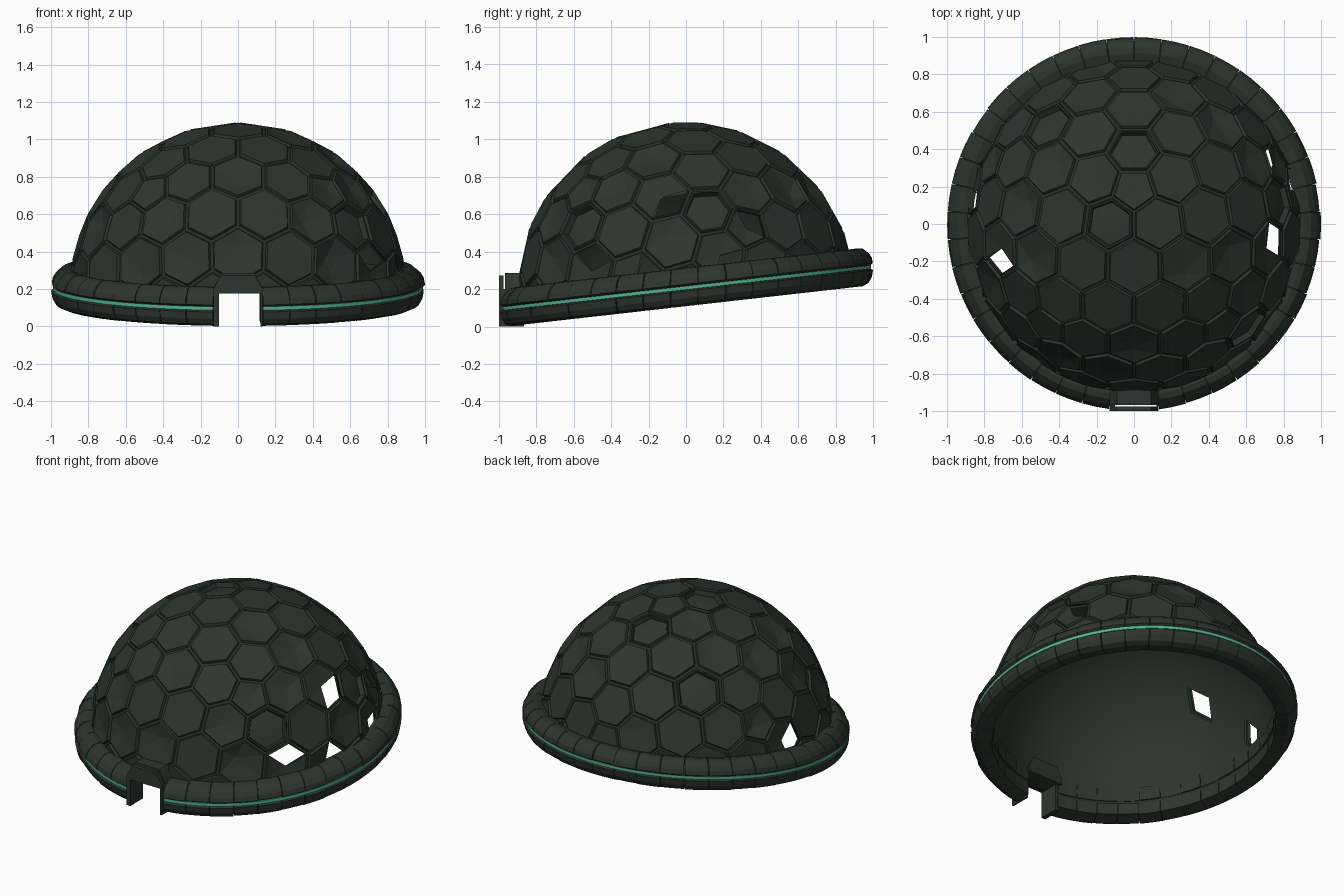
import bpy, bmesh, math, random
from mathutils import Vector, Matrix

if "Cube" in bpy.data.objects:
    bpy.data.objects.remove(bpy.data.objects["Cube"])

random.seed(4)
SLOPE = 0.113          # the rim rises towards the back
RIM_Z = 0.207          # rim mid height at y = 0
DOME_Z = 0.19          # sphere centre


def material(name, rgb):
    m = bpy.data.materials.new(name)
    m.diffuse_color = (*rgb, 1)
    m.use_nodes = True
    m.node_tree.nodes["Principled BSDF"].inputs["Base Color"].default_value = m.diffuse_color
    return m


HULL = material("dark_green_hull", (0.0265, 0.036, 0.0275))
SEAM = material("darker_seam", (0.020, 0.027, 0.020))
TEAL = material("teal_stripe", (0.085, 0.44, 0.30))


def finish(bm, name, mats, fix=False):
    if fix:
        bmesh.ops.recalc_face_normals(bm, faces=bm.faces)
    me = bpy.data.meshes.new(name)
    bm.to_mesh(me)
    bm.free()
    for m in mats:
        me.materials.append(m)
    ob = bpy.data.objects.new(name, me)
    bpy.context.collection.objects.link(ob)
    return ob


# ---- panel layout: the dual of an icosphere gives hexagons and pentagons
ico = bmesh.new()
bmesh.ops.create_icosphere(ico, subdivisions=3, radius=1,
                           matrix=Matrix.Rotation(math.radians(-12), 4, 'X')
                           @ Matrix.Rotation(math.pi / 2, 4, 'Z'))
cells = []
for v in ico.verts:
    n = v.co.normalized()
    t = n.orthogonal().normalized()
    b = n.cross(t)
    corners = [f.calc_center_median().normalized() for f in v.link_faces]
    corners.sort(key=lambda c: math.atan2((c - n).dot(b), (c - n).dot(t)))
    cells.append((n, corners))
ico.free()


def nearest(points):
    found = {}
    for p in points:
        d = Vector(p).normalized()
        found[max(range(len(cells)), key=lambda i: cells[i][0].dot(d))] = d
    return found


# torn panels that can be seen through, and panels that are only missing their plate
torn = nearest([(0.76, -0.05, 0.48), (0.70, 0.40, 0.40), (-0.68, -0.25, 0.53),
                (0.86, 0.25, 0.17), (0.88, -0.18, 0.14), (0.74, -0.45, 0.2),
                (-0.87, 0.1, 0.17)])
missing = nearest([(0, 0.49, 0.75), (-0.22, 0.05, 0.87), (0.62, -0.55, 0.35),
                   (-0.5, 0.45, 0.6), (0.8, 0.2, 0.35)])

panels, shell = bmesh.new(), bmesh.new()
for i, (n, cs) in enumerate(cells):
    if n.z < -0.25:
        continue
    k = len(cs)
    mid = sum(cs, Vector()) / k
    # the two wedges nearest the tear are open
    gone = set()
    if i in torn:
        gone = set(sorted(range(k), key=lambda j: (
            (cs[j] + cs[(j + 1) % k] + n) / 3 - torn[i]).length)[:2])

    def ring(t, r):
        return [panels.verts.new(c.lerp(mid, t) * r) for c in cs]

    def band(a, b, mat):
        for j in range(k):
            f = panels.faces.new((a[j], a[(j + 1) % k], b[(j + 1) % k], b[j]))
            f.material_index = mat

    # groove floor, bevel, plate
    r0, r1, r2 = ring(0, 0.889), ring(0.06, 0.889), ring(0.11, 0.905)
    band(r0, r1, 1)
    band(r1, r2, 0)
    if i in torn:                          # jagged shards remain
        c = panels.verts.new(mid * 0.89)
        for j in set(range(k)) - gone:
            panels.faces.new((r2[j], r2[(j + 1) % k], c))
    elif i in missing:
        r3, r4 = ring(0.17, 0.904), ring(0.2, 0.872)
        band(r2, r3, 0)
        band(r3, r4, 0)
    elif random.random() < 0.25:           # dented plate
        p = mid.lerp(random.choice(cs), 0.35) * random.uniform(0.875, 0.895)
        c = panels.verts.new(p)
        for j in range(k):
            panels.faces.new((r2[j], r2[(j + 1) % k], c))
    else:
        panels.faces.new(r2)
    # inner lining follows the same cells, open behind the tears
    c = shell.verts.new(n * 0.87)
    o = [shell.verts.new(q * 0.87) for q in cs]
    for j in set(range(k)) - gone:
        shell.faces.new((o[j], o[(j + 1) % k], c)).smooth = True

for bm, name, mats in ((panels, "dome_panels", [HULL, SEAM]), (shell, "dome_lining", [HULL])):
    bmesh.ops.remove_doubles(bm, verts=bm.verts, dist=0.0005)
    bmesh.ops.translate(bm, verts=bm.verts, vec=(0, 0, DOME_Z))
    bmesh.ops.bisect_plane(bm, geom=bm.verts[:] + bm.edges[:] + bm.faces[:],
                           plane_co=(0, 0, RIM_Z + 0.07), plane_no=(0, -SLOPE, 1),
                           clear_inner=True)
    finish(bm, name, mats)


# ---- rim
def sweep(bm, profile, a0, a1, steps, dr=0.0):
    rows = []
    for s in range(steps + 1):
        a = a0 + (a1 - a0) * s / steps
        row = []
        for r, h in profile:
            x, y = (r + dr) * math.cos(a), (r + dr) * math.sin(a)
            row.append(bm.verts.new((x, y, RIM_Z + h + SLOPE * y)))
        rows.append(row)
    m = len(profile)
    for p, q in zip(rows, rows[1:]):
        for j in range(m):
            bm.faces.new((p[j], p[(j + 1) % m], q[(j + 1) % m], q[j]))
    bm.faces.new(rows[0])
    bm.faces.new(rows[-1])


GAP = 0.133                       # half angle of the doorway
A0, A1 = -math.pi / 2 + GAP, 1.5 * math.pi - GAP
COUNT = 40
STEP = (A1 - A0) / COUNT
lower = [(0.868, -0.085), (0.94, -0.098), (0.972, -0.085), (0.99, -0.055),
         (0.997, -0.018), (0.985, -0.01), (0.868, -0.01)]
upper = [(0.868, 0.01), (0.985, 0.01), (0.998, 0.02), (0.992, 0.05),
         (0.976, 0.075), (0.945, 0.102), (0.915, 0.107), (0.862, 0.095)]
for name, prof in (("rim_lower_segments", lower), ("rim_upper_segments", upper)):
    bm = bmesh.new()
    for i in range(COUNT):
        a = A0 + i * STEP
        sweep(bm, prof, a + 0.002, a + STEP - 0.002, 2, random.choice((0, 0.002, -0.004)))
    finish(bm, name, [HULL], True)

# dark core seen in the gaps between segments
bm = bmesh.new()
sweep(bm, [(0.876, -0.078), (0.94, -0.088), (0.978, -0.055), (0.978, 0.055),
           (0.94, 0.093), (0.87, 0.085)], A0, A1, 80)
finish(bm, "rim_core", [SEAM], True)

# coloured line round the rim
bm = bmesh.new()
sweep(bm, [(0.97, -0.0095), (0.988, -0.0095), (0.988, 0.0095), (0.97, 0.0095)],
      A0 + 0.004, A1 - 0.004, 80)
finish(bm, "rim_stripe", [TEAL], True)


# ---- doorway
def prism(name, outline, y0, y1, mat=HULL):
    bm = bmesh.new()
    a = [bm.verts.new((x, y0, z)) for x, z in outline]
    b = [bm.verts.new((x, y1, z)) for x, z in outline]
    bm.faces.new(a)
    bm.faces.new(b)
    for j in range(len(a)):
        q = (j + 1) % len(a)
        bm.faces.new((a[j], a[q], b[q], b[j]))
    return finish(bm, name, [mat], True)


header = [(-0.132, 0.176), (0.132, 0.176), (0.132, 0.205), (0.09, 0.285),
          (-0.09, 0.285), (-0.132, 0.205)]
lip = [(-0.132, 0.176), (0.132, 0.176), (0.132, 0.2), (0.092, 0.272),
       (-0.092, 0.272), (-0.132, 0.2)]
prism("door_header", header, -0.968, -0.84)
prism("door_front_lip", lip, -1.0, -0.975)
for side, x0, x1 in (("left", -0.132, -0.102), ("right", 0.12, 0.132)):
    prism("door_jamb_" + side, [(x0, 0.0), (x1, 0.0), (x1, 0.2), (x0, 0.2)], -1.0, -0.865)
